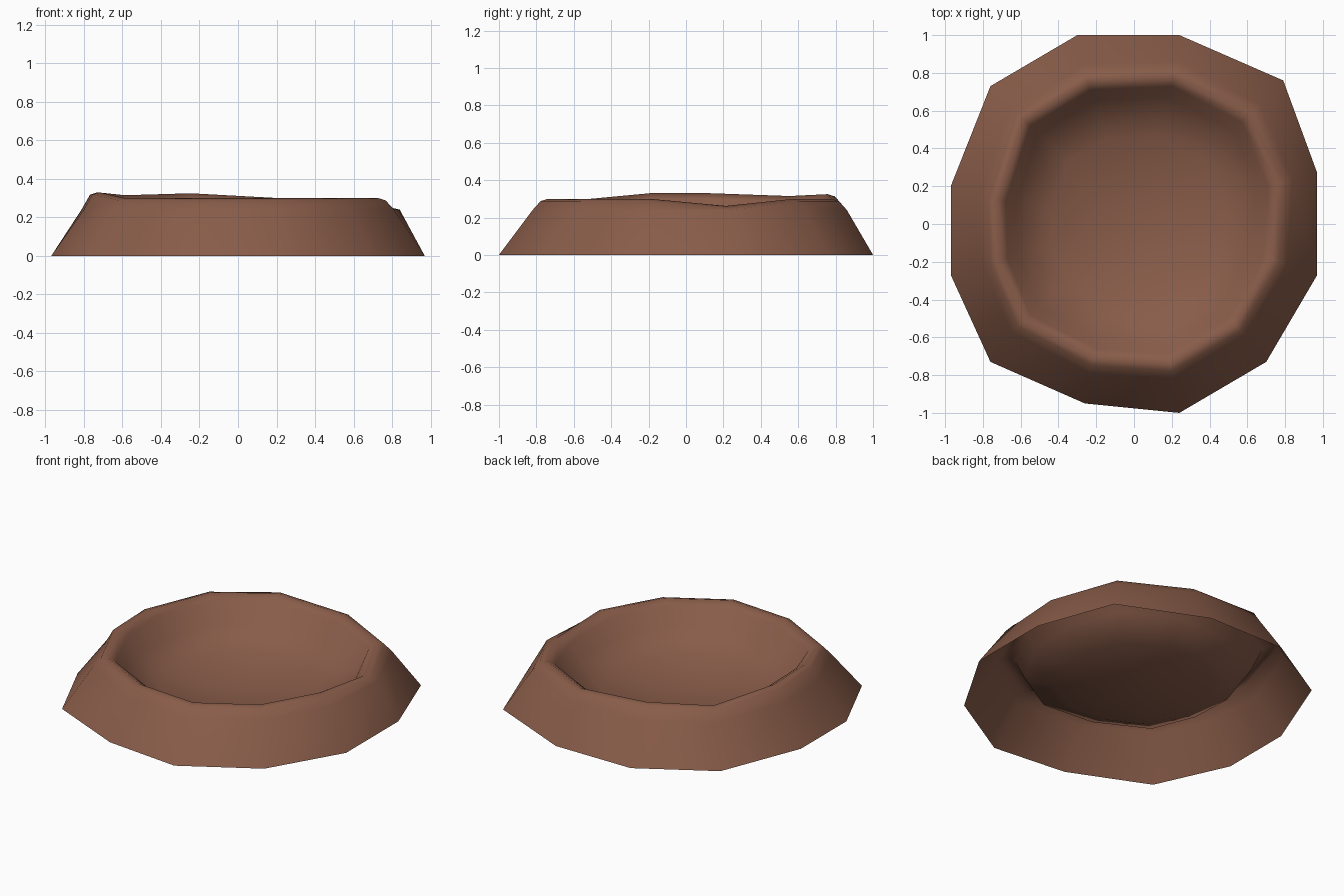
import bpy, bmesh
from mathutils import Vector

if "Cube" in bpy.data.objects:
    bpy.data.objects.remove(bpy.data.objects["Cube"])

mat = bpy.data.materials.new("earth brown")
mat.diffuse_color = (0.250, 0.108, 0.067, 1)
mat.use_nodes = True
mat.node_tree.nodes["Principled BSDF"].inputs["Base Color"].default_value = mat.diffuse_color

# Irregular twelve-sided outlines: foot of the slope and inner lip
foot = [(-.3, 1), (.24, 1), (.79, .76), (.97, .27), (.97, -.27), (.70, -.73),
        (.24, -1), (-.26, -.95), (-.76, -.73), (-.97, -.27), (-.97, .2), (-.76, .73)]
lip = [(-.23, .71), (.2, .73), (.57, .54), (.71, .2), (.68, -.18), (.5, -.5),
       (.18, -.69), (-.2, -.66), (-.55, -.48), (-.67, -.18), (-.68, .12), (-.55, .52)]
rim_z = [.325, .30, .30, .262, .30, .30, .30, .30, .30, .33, .33, .315]

bm = bmesh.new()


def ring(offset, scale, drop, level=None):
    """Ring following the lip outline, pushed outward and lowered from the rim."""
    out = []
    for (x, y), z in zip(lip, rim_z):
        v = Vector((x, y, 0))
        v = (v + v.normalized() * offset) * scale
        v.z = z - drop if level is None else level
        out.append(bm.verts.new(v))
    return out


# Outer slope, rounded rim, steep inner edge, round bowl
rings = [[bm.verts.new((x, y, 0)) for x, y in foot],
         ring(.135, 1, 0, .24),
         ring(.09, 1, .012),
         ring(.05, 1, 0),
         ring(0, 1, .03),
         ring(0, .92, 0, .16),
         ring(0, .64, 0, .075),
         ring(0, .32, 0, .025)]
n = len(foot)
for a, b in zip(rings, rings[1:]):
    for i in range(n):
        j = (i + 1) % n
        bm.faces.new((a[j], b[j], b[i], a[i])).smooth = True
centre = bm.verts.new((0, 0, .01))
last = rings[-1]
for i in range(n):
    bm.faces.new((last[(i + 1) % n], centre, last[i])).smooth = True

# Upper side of every face points outward and up
bm.normal_update()
if sum(f.normal.z for f in bm.faces) < 0:
    bmesh.ops.reverse_faces(bm, faces=bm.faces[:])

me = bpy.data.meshes.new("crater_mound")
bm.to_mesh(me)
bm.free()
me.materials.append(mat)
ob = bpy.data.objects.new("crater_mound", me)
bpy.context.collection.objects.link(ob)
